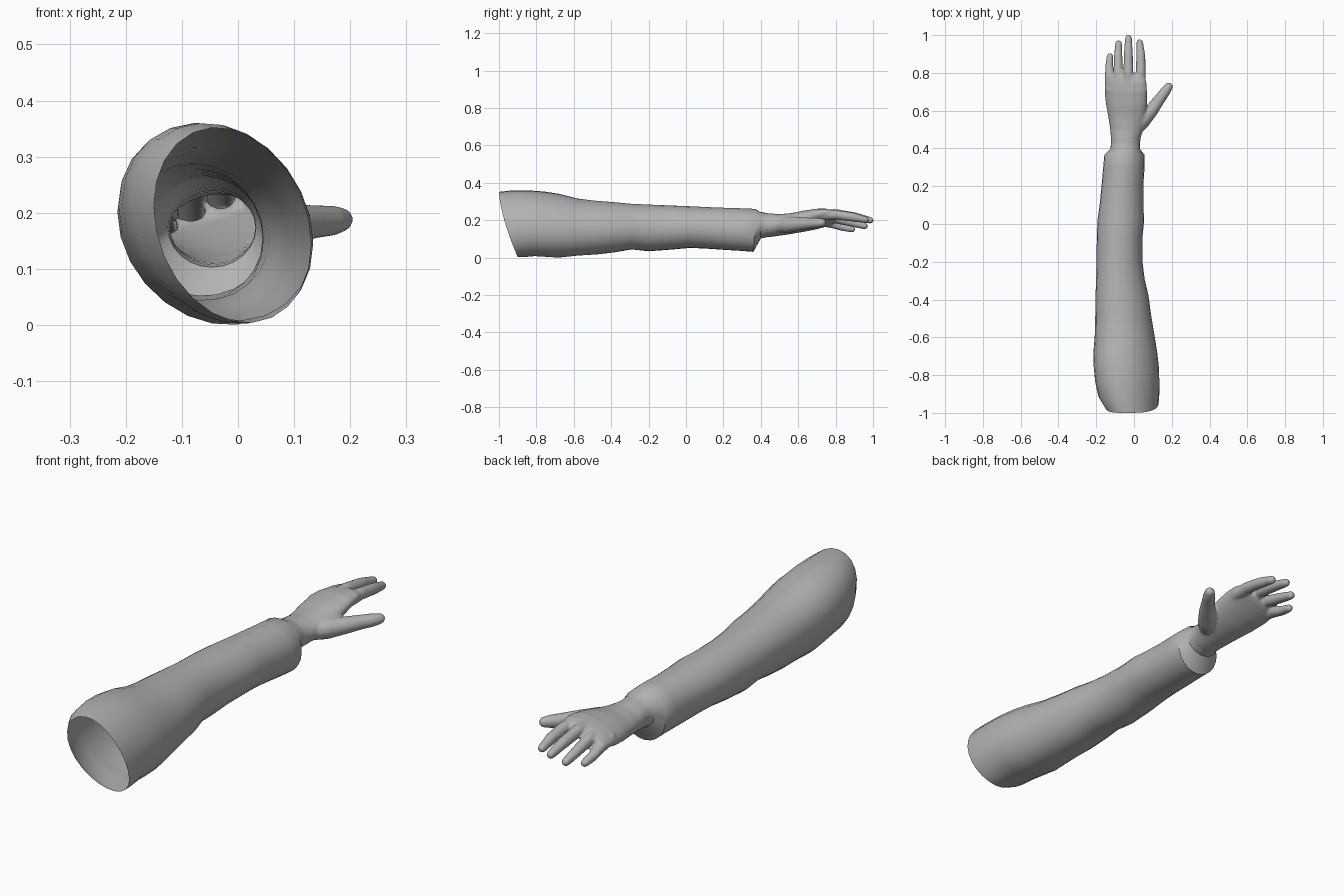
import bpy, bmesh, math
from mathutils import Vector

if "Cube" in bpy.data.objects:
    bpy.data.objects.remove(bpy.data.objects["Cube"])

grey = bpy.data.materials.new("soft grey")
grey.diffuse_color = (0.45, 0.45, 0.45, 1)
grey.use_nodes = True
grey.node_tree.nodes["Principled BSDF"].inputs["Base Color"].default_value = grey.diffuse_color


def skin_rings(bm, rings, capped):
    """Bridge a list of equal vertex rings into a tube."""
    n = len(rings[0])
    for a, b in zip(rings, rings[1:]):
        for i in range(n):
            j = (i + 1) % n
            bm.faces.new((a[i], a[j], b[j], b[i]))
    if capped:
        bm.faces.new(rings[0])
        bm.faces.new(rings[-1])


def loft(bm, sections, sides, capped=False):
    """Sections: y, x min, x max, z min, z max, tilt, lean of the lower edge."""
    rings = []
    for y, x0, x1, z0, z1, tilt, lean in sections:
        ring = []
        for i in range(sides):
            t = 2 * math.pi * i / sides
            low = (1 - math.sin(t - tilt)) / 2
            ring.append(bm.verts.new((
                (x0 + x1) / 2 + (x1 - x0) / 2 * math.cos(t),
                y + lean * low ** 1.5,
                (z0 + z1) / 2 + (z1 - z0) / 2 * math.sin(t - tilt))))
        rings.append(ring)
    skin_rings(bm, rings, capped)


def digit(bm, points, sides=16):
    """Round tube through (x, y, z, radius) points with a domed tip."""
    pts = [(Vector(p[:3]), p[3]) for p in points]
    end, r = pts[-1]
    direction = (end - pts[-2][0]).normalized()
    base = end - direction * r
    pts[-1] = (base, r)
    for a in (25, 50, 70, 84):
        a = math.radians(a)
        pts.append((base + direction * r * math.sin(a), r * math.cos(a)))
    rings = []
    for k, (c, r) in enumerate(pts):
        d = pts[min(k + 1, len(pts) - 1)][0] - pts[max(k - 1, 0)][0]
        q = d.to_track_quat('Y', 'Z')
        rings.append([bm.verts.new(c + q @ Vector((
            r * math.cos(2 * math.pi * i / sides), 0,
            r * math.sin(2 * math.pi * i / sides)))) for i in range(sides)])
    skin_rings(bm, rings, True)


def make_object(name, bm):
    bmesh.ops.recalc_face_normals(bm, faces=bm.faces)
    mesh = bpy.data.meshes.new(name)
    bm.to_mesh(mesh)
    bm.free()
    mesh.materials.append(grey)
    ob = bpy.data.objects.new(name, mesh)
    bpy.context.collection.objects.link(ob)
    bpy.ops.object.select_all(action='DESELECT')
    ob.select_set(True)
    bpy.context.view_layer.objects.active = ob
    return ob


# Sleeve: open at the shoulder, stepping in to the wrist at the cuff
bm = bmesh.new()
loft(bm, [
    (-1.00, -.150, .130, .004, .352, .20, .10),
    (-.93, -.188, .134, .002, .360, .20, .06),
    (-.84, -.206, .134, .008, .360, .20, .03),
    (-.76, -.213, .132, .005, .354, .20, 0),
    (-.68, -.215, .123, .000, .342, .18, 0),
    (-.58, -.207, .107, .010, .317, .15, 0),
    (-.48, -.205, .090, .016, .305, .12, 0),
    (-.38, -.204, .077, .028, .297, .10, 0),
    (-.29, -.200, .056, .044, .288, .08, 0),
    (-.20, -.198, .045, .034, .284, .05, 0),
    (-.08, -.197, .044, .043, .279, .05, 0),
    (.02, -.193, .054, .052, .275, .05, 0),
    (.10, -.182, .049, .049, .271, .05, 0),
    (.20, -.172, .049, .042, .267, .05, 0),
    (.30, -.163, .056, .036, .264, .05, 0),
    (.37, -.157, .055, .031, .261, .05, -.01),
    (.395, -.125, .032, .103, .245, 0, .005),
    (.43, -.121, .031, .108, .239, 0, 0),
], 24)
make_object("sleeve", bm)
bpy.ops.object.shade_smooth_by_angle(angle=math.radians(40))

# Hand: palm, four fingers and thumb fused into one surface
bm = bmesh.new()
loft(bm, [
    (.38, -.122, .031, .106, .241, 0, 0),
    (.45, -.122, .034, .110, .237, 0, 0),
    (.50, -.126, .048, .117, .233, -.1, 0),
    (.56, -.135, .062, .126, .238, -.2, 0),
    (.63, -.148, .069, .138, .252, -.35, 0),
    (.70, -.156, .069, .152, .262, -.5, 0),
    (.75, -.156, .066, .166, .262, -.6, 0),
    (.78, -.147, .058, .178, .255, -.65, 0),
    (.795, -.125, .036, .192, .242, -.65, 0),
], 32, True)
fingers = [
    # pinky, ring, middle, index
    [(-.126, .70, .195, .025), (-.130, .78, .182, .024),
     (-.131, .84, .163, .021), (-.126, .905, .148, .017)],
    [(-.082, .70, .212, .026), (-.083, .79, .212, .026),
     (-.084, .88, .190, .023), (-.081, .972, .165, .018)],
    [(-.029, .70, .230, .027), (-.030, .80, .234, .026),
     (-.030, .90, .219, .024), (-.029, 1.002, .196, .018)],
    [(.036, .70, .228, .026), (.036, .80, .230, .026),
     (.036, .89, .217, .024), (.029, .978, .199, .018)],
]
thumb = [(-.01, .49, .172, .040), (.045, .55, .175, .044),
         (.095, .605, .180, .036), (.135, .660, .184, .030),
         (.168, .705, .186, .027), (.196, .745, .189, .022)]
for points in fingers + [thumb]:
    digit(bm, points)
hand = make_object("hand", bm)

remesh = hand.modifiers.new("fuse", 'REMESH')
remesh.mode = 'VOXEL'
remesh.voxel_size = .006
soften = hand.modifiers.new("soften", 'SMOOTH')
soften.factor = .5
soften.iterations = 4
for m in ("fuse", "soften"):
    bpy.ops.object.modifier_apply(modifier=m)

# Open the wrist so the hand continues the hollow sleeve
bm = bmesh.new()
bm.from_mesh(hand.data)
bmesh.ops.bisect_plane(bm, geom=bm.verts[:] + bm.edges[:] + bm.faces[:],
                       plane_co=(0, .425, 0), plane_no=(0, 1, 0),
                       clear_inner=True)
for f in bm.faces:
    f.material_index = 0
bm.to_mesh(hand.data)
bm.free()
bpy.ops.object.shade_smooth_by_angle(angle=math.radians(60))
